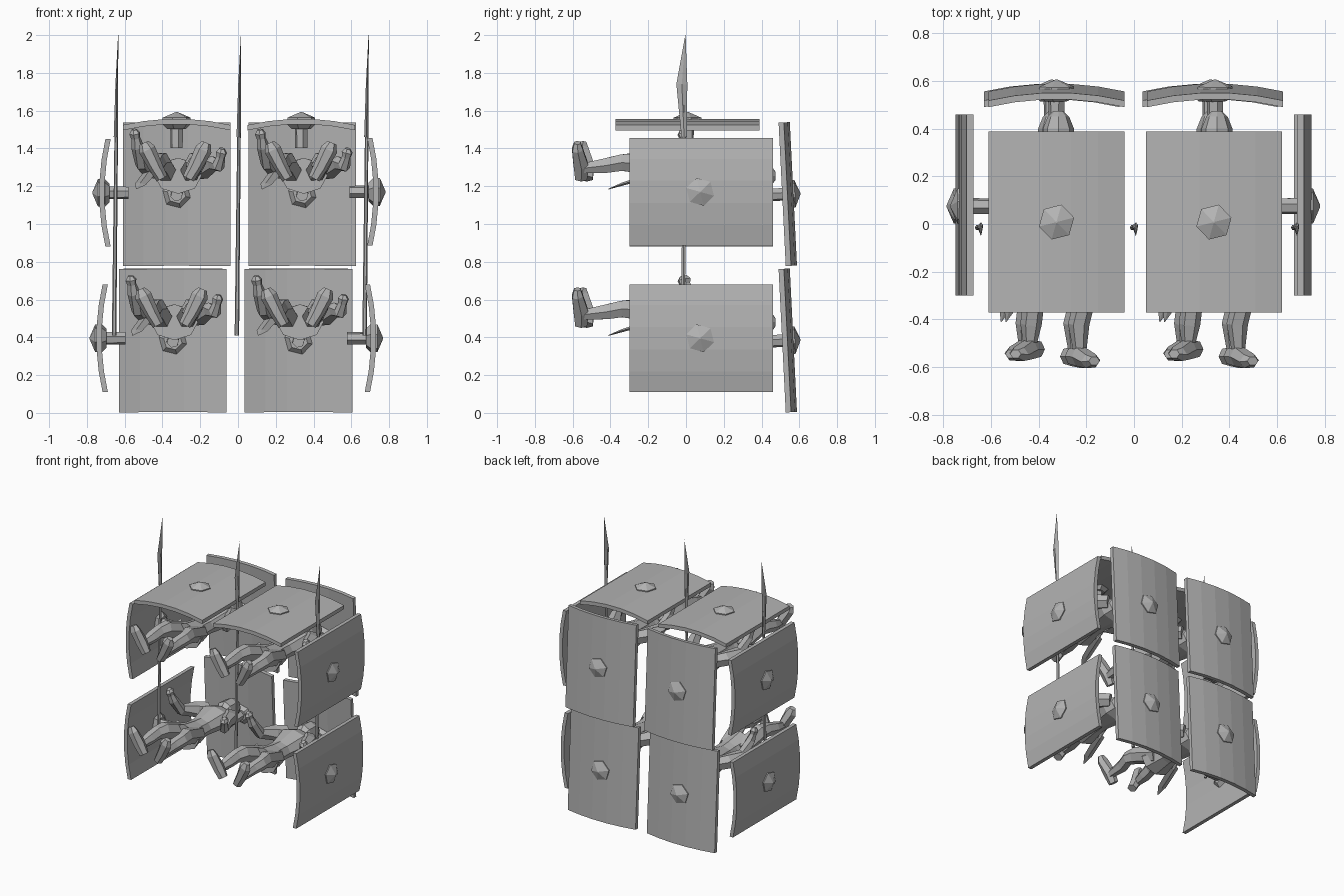
import bpy, math
from mathutils import Vector, Matrix

if "Cube" in bpy.data.objects:
    bpy.data.objects.remove(bpy.data.objects["Cube"])

grey = bpy.data.materials.new("stone_grey")
grey.diffuse_color = (0.45, 0.45, 0.45, 1)
grey.use_nodes = True
grey.node_tree.nodes["Principled BSDF"].inputs["Base Color"].default_value = grey.diffuse_color


def make(name, verts, faces, mat=Matrix()):
    me = bpy.data.meshes.new(name)
    me.from_pydata([mat @ Vector(v) for v in verts], [], faces)
    me.materials.append(grey)
    ob = bpy.data.objects.new(name, me)
    bpy.context.collection.objects.link(ob)
    return ob


def tube(name, path, n=6, mat=Matrix(), ref=(1, 0, 0), twist=0.0):
    """Faceted tube through rings (point, half width along ref, half depth)."""
    pts = [Vector(p[0]) for p in path]
    verts, faces = [], []
    for i, (p, a, b) in enumerate(path):
        d = (pts[min(i + 1, len(pts) - 1)] - pts[max(i - 1, 0)]).normalized()
        u = Vector(ref)
        u = (u - d * u.dot(d)).normalized()
        v = d.cross(u)
        for k in range(n):
            t = 2 * math.pi * k / n + twist
            verts.append(pts[i] + u * a * math.cos(t) + v * b * math.sin(t))
    for i in range(len(path) - 1):
        for k in range(n):
            j = (k + 1) % n
            faces.append((i * n + k, i * n + j, (i + 1) * n + j, (i + 1) * n + k))
    faces.append(tuple(reversed(range(n))))
    faces.append(tuple(range((len(path) - 1) * n, len(path) * n)))
    return make(name, verts, faces, mat)


def shield(name, centre, out, long, boss_shift=0.0):
    """Curved plate with a hexagonal boss and a grip on the inner side."""
    z, y = Vector(out).normalized(), Vector(long).normalized()
    x = y.cross(z).normalized()
    m = Matrix((x, y, z)).transposed().to_4x4()
    m.translation = Vector(centre)
    us = (-0.285, -0.175, -0.06, 0.06, 0.175, 0.285)
    prof = [(u, -0.033 * (u / 0.285) ** 2) for u in us]
    prof += [(u, w - 0.028) for u, w in reversed(prof)]
    n = len(prof)
    verts = [(u, s, w) for s in (-0.38, 0.38) for u, w in prof]
    faces = [(k, (k + 1) % n, n + (k + 1) % n, n + k) for k in range(n)]
    # end caps split in quads so the concave outline stays clean
    for k in range(5):
        faces.append((k, n - 1 - k, n - 2 - k, k + 1))
        faces.append((n + k, n + k + 1, n + n - 2 - k, n + n - 1 - k))
    make(name, verts, faces, m)
    b = boss_shift
    tube(name + "_boss", [((0, b, -0.055), 0.05, 0.05), ((0, b, -0.03), 0.076, 0.076),
                          ((0, b, 0.006), 0.076, 0.076), ((0, b, 0.036), 0.004, 0.004)],
         6, m, twist=0.25)
    tube(name + "_grip", [((0, b, -0.05), 0.035, 0.035), ((0, b, -0.155), 0.033, 0.033)],
         6, m, twist=0.25)


def soldier(name, x, z):
    m = Matrix.Translation((x, 0, z))
    # torso, belt and flared kilt
    tube(name + "_torso", [((0, -0.17, 0.10), 0.125, 0.095), ((0, -0.03, 0.10), 0.085, 0.07),
                           ((0, 0.04, 0.10), 0.085, 0.065), ((0, 0.20, 0.11), 0.125, 0.085),
                           ((0, 0.27, 0.11), 0.10, 0.06), ((0, 0.30, 0.11), 0.04, 0.04)], 8, m)
    # head in helmet
    tube(name + "_helmet", [((0, 0.28, 0.10), 0.045, 0.05), ((0, 0.32, 0.10), 0.068, 0.085),
                            ((0, 0.40, 0.10), 0.065, 0.08), ((0, 0.45, 0.10), 0.045, 0.055),
                            ((0, 0.475, 0.10), 0.02, 0.02)], 8, m)
    for side, s, ax, ay in (("left", -1, 0.12, -0.515), ("right", 1, 0.09, -0.545)):
        # leg
        tube(f"{name}_{side}_leg",
             [((s * 0.055, -0.08, 0.10), 0.06, 0.06), ((s * 0.09, -0.28, 0.17), 0.055, 0.06),
              ((s * 0.105, -0.34, 0.17), 0.045, 0.05), ((s * (ax - 0.005), -0.42, 0.155), 0.045, 0.045),
              ((s * ax, ay, 0.14), 0.026, 0.03)], 6, m)
        # foot with the toes up and turned out
        tube(f"{name}_{side}_foot",
             [((s * (ax - 0.035), ay - 0.01, 0.085), 0.032, 0.036),
              ((s * ax, ay - 0.01, 0.15), 0.038, 0.046),
              ((s * (ax + 0.045), ay - 0.03, 0.24), 0.045, 0.033),
              ((s * (ax + 0.06), ay - 0.03, 0.275), 0.025, 0.02)], 6, m)
        # arm reaching outward and up
        h = 0.345 if s < 0 else 0.245
        tube(f"{name}_{side}_arm",
             [((s * 0.09, 0.25, 0.13), 0.05, 0.05), ((s * 0.145, 0.18, 0.14), 0.055, 0.055),
              ((s * 0.19, 0.07, 0.165), 0.04, 0.04), ((s * 0.215, 0.01, h - 0.09), 0.034, 0.036),
              ((s * 0.225, -0.005, h - 0.045), 0.024, 0.03), ((s * 0.23, -0.01, h - 0.02), 0.03, 0.038),
              ((s * 0.232, -0.015, h), 0.015, 0.02)], 6, m, ref=(0.9, 0.3, -0.3))
    # short sword at the hip
    tube(name + "_sword", [((-0.13, -0.05, 0.14), 0.012, 0.012), ((-0.15, -0.14, 0.115), 0.012, 0.012),
                           ((-0.155, -0.16, 0.11), 0.035, 0.014), ((-0.20, -0.34, 0.055), 0.03, 0.008),
                           ((-0.22, -0.41, 0.03), 0.002, 0.002)], 4, m)


# two tiers of two soldiers, each with a shield behind
for row, z, xs in (("upper", 1.165, (-0.325, 0.34)), ("lower", 0.39, (-0.345, 0.32))):
    for col, x in zip(("left", "right"), xs):
        soldier(f"{row}_{col}_soldier", x + 0.008, z - 0.01)
        shield(f"{row}_{col}_back_shield", (x, 0.57, z - 0.005), (0, 1, 0.05), (0, -0.05, 1))

# side walls
for name, x, z, s in (("upper_left", -0.735, 1.165, -1), ("upper_right", 0.745, 1.17, 1),
                      ("lower_left", -0.75, 0.395, -1), ("lower_right", 0.732, 0.395, 1)):
    shield(name + "_side_shield", (x, 0.08, z), (s, 0, 0), (0, 1, 0), -0.005)

# roof
for name, x in (("left", -0.325), ("right", 0.335)):
    shield(name + "_roof_shield", (x, 0.008, 1.557), (0, 0, 1), (0, 1, 0))

# three spears
for name, x in (("left", -0.656), ("middle", -0.006), ("right", 0.67)):
    tube(name + "_spear_shaft", [((x, -0.015, 0.41), 0.012, 0.012),
                                 ((x + 0.013, -0.01, 1.63), 0.009, 0.009)], 6)
    tube(name + "_spear_blade", [((x + 0.010, -0.01, 1.46), 0.012, 0.014),
                                 ((x + 0.014, -0.022, 1.74), 0.007, 0.029),
                                 ((x + 0.022, -0.003, 2.0), 0.001, 0.001)], 4)
